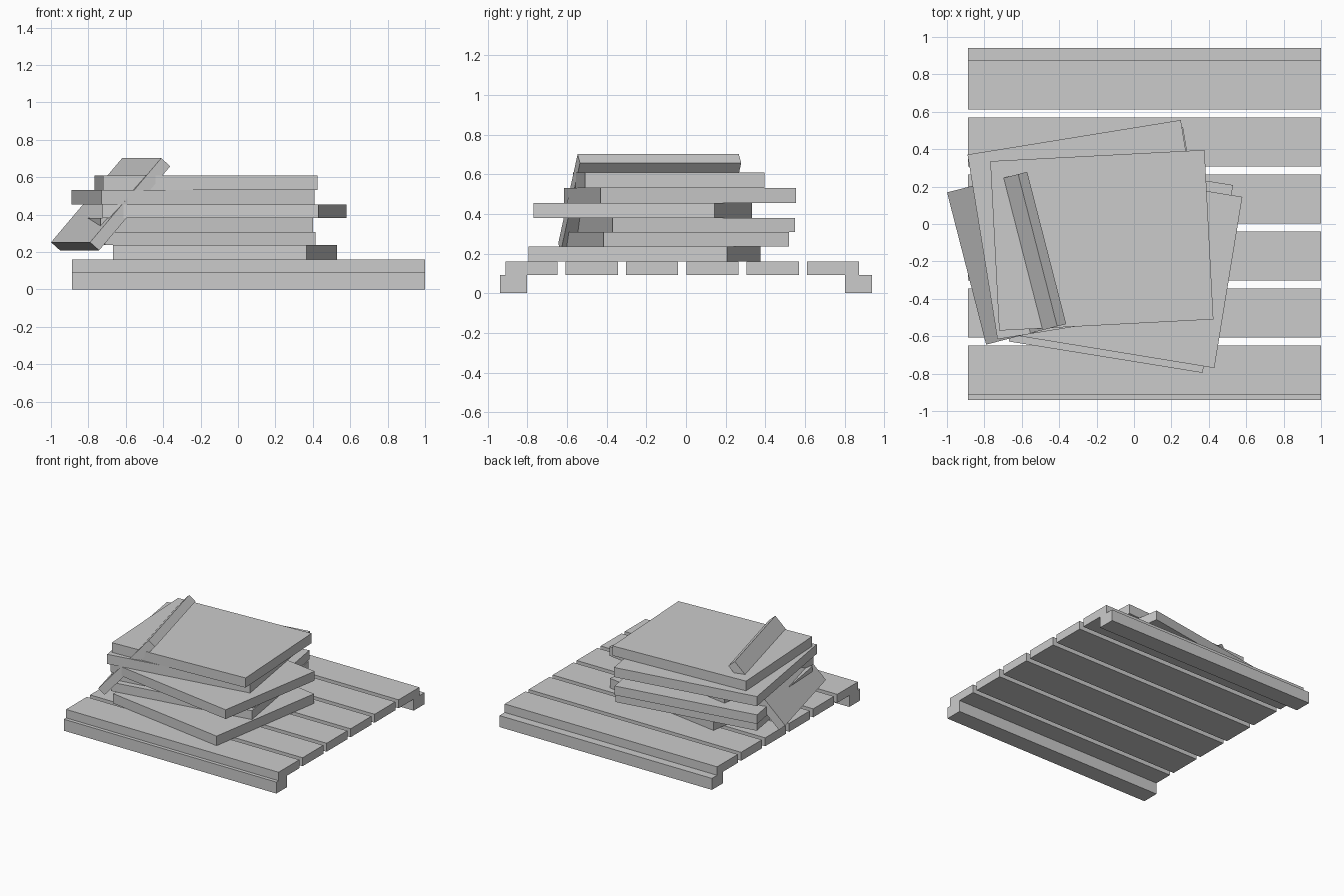
import bpy
from math import radians

if "Cube" in bpy.data.objects:
    bpy.data.objects.remove(bpy.data.objects["Cube"])


def box(name, center, size, rot=(0, 0, 0)):
    """Sharp-edged box, rotation in degrees."""
    bpy.ops.mesh.primitive_cube_add(
        size=1, location=center, rotation=[radians(a) for a in rot])
    ob = bpy.context.object
    ob.name = name
    ob.scale = size
    bpy.ops.object.transform_apply(location=False, rotation=False, scale=True)
    return ob


# Pallet: two runners carrying six evenly spaced slats
PALLET_X, PALLET_LEN = 0.055, 1.887
for side, name in ((-1, "front_runner"), (1, "back_runner")):
    box(name, (PALLET_X, side * 0.871, 0.046), (PALLET_LEN, 0.138, 0.092))
for i in range(6):
    y = -0.78 + i * 0.3045 
    box(f"pallet_slat_{i + 1}", (PALLET_X, y, 0.126), (PALLET_LEN, 0.263, 0.068))

# Stacked slabs, bottom to top: centre x, centre y, width, depth, turn
slabs = [
    (-0.070, -0.210, 1.05, 1.017, -9.2),
    (-0.224, -0.040, 1.14, 0.947, 9.3),
    (-0.243, -0.003, 1.15, 0.932, 9.3),
    (-0.073, -0.218, 1.17, 0.927, -9.3),
    (-0.240, -0.030, 1.155, 1.0, 9.2),
    (-0.172, -0.087, 1.147, 0.907, 3.0),
]
levels = [0.16, 0.237, 0.308, 0.381, 0.455, 0.532, 0.61]
for i, (x, y, w, d, turn) in enumerate(slabs):
    z0, z1 = levels[i], levels[i + 1]
    box(f"stacked_slab_{i + 1}", (x, y, (z0 + z1) / 2), (w, d, z1 - z0), (0, 0, turn))

# Loose board leaning through the left side of the stack
box("leaning_board", (-0.681, -0.183, 0.455), (0.597, 0.84, 0.066), (0, -48.9, 14.4))
